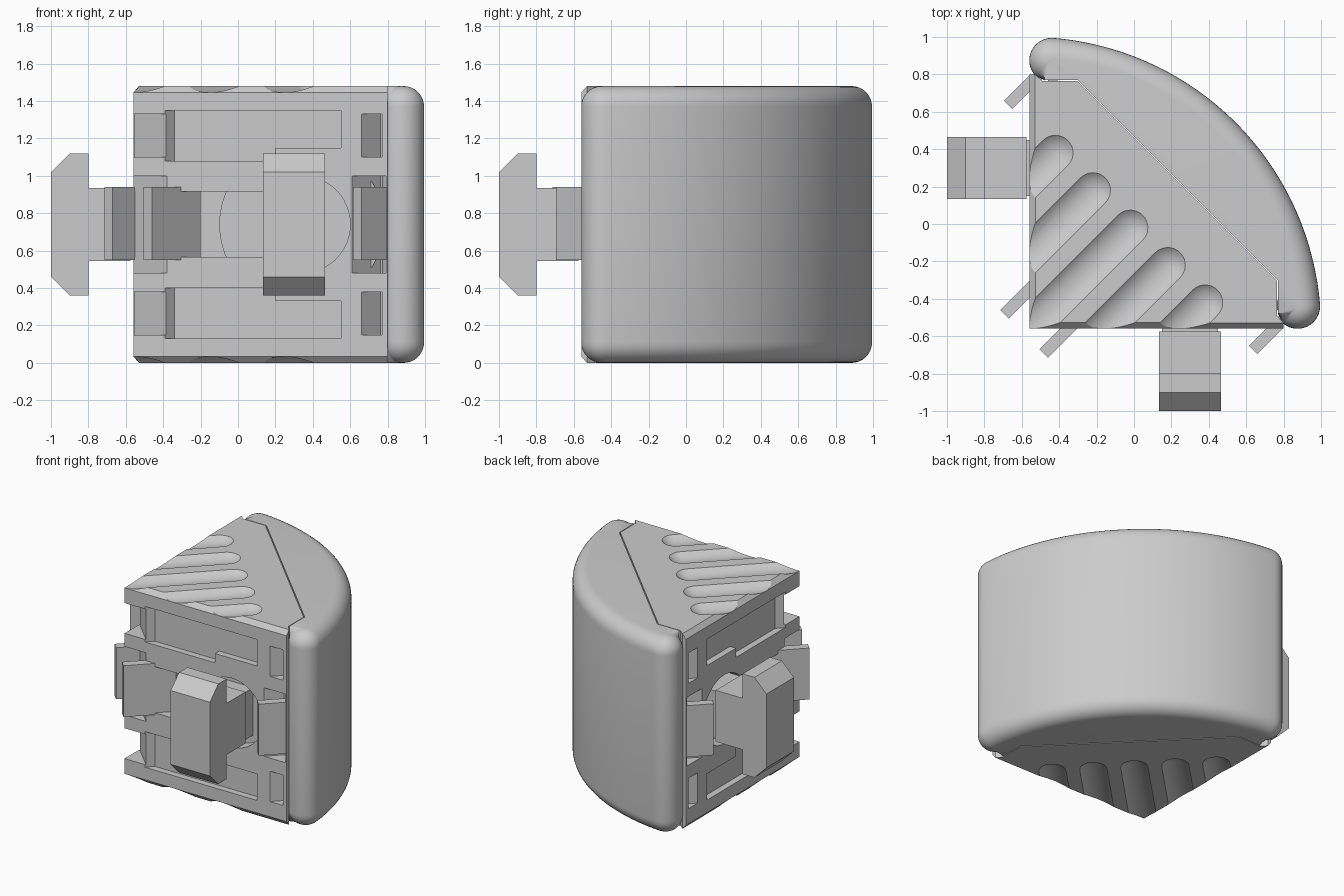
import bpy, bmesh
from math import cos, sin, pi, atan2, sqrt, radians

cube = bpy.data.objects.get("Cube")
if cube:
    bpy.data.objects.remove(cube, do_unlink=True)

H = 1.48          # overall height
F = -0.56         # plane of the two flat faces
MID = H / 2

grey = bpy.data.materials.new("light grey")
grey.use_nodes = True
grey.diffuse_color = (0.6, 0.6, 0.6, 1)
grey.node_tree.nodes["Principled BSDF"].inputs["Base Color"].default_value = (0.6, 0.6, 0.6, 1)

# How a 2D profile point (a, b) and extrusion height h become a 3D point
PLAN = lambda a, b, h: (a, b, h)
SIDE = lambda a, b, h: (h, a, b)
FACE = lambda a, b, h: (a, h, b)


def finish(name, bm):
    bmesh.ops.recalc_face_normals(bm, faces=bm.faces[:])
    mesh = bpy.data.meshes.new(name)
    bm.to_mesh(mesh)
    bm.free()
    mesh.materials.append(grey)
    ob = bpy.data.objects.new(name, mesh)
    bpy.context.collection.objects.link(ob)
    return ob


def loft(name, rings, swap=False):
    """Skin a stack of rings; swap exchanges x and y for the second flat face."""
    bm = bmesh.new()
    loops = [[bm.verts.new((p[1], p[0], p[2]) if swap else p) for p in ring] for ring in rings]
    for low, high in zip(loops, loops[1:]):
        for i in range(len(low)):
            j = (i + 1) % len(low)
            bm.faces.new((low[i], low[j], high[j], high[i]))
    bm.faces.new(loops[0][::-1])
    bm.faces.new(loops[-1])
    return finish(name, bm)


def prism(name, pts, lo, hi, to3d=PLAN, swap=False):
    return loft(name, [[to3d(a, b, h) for a, b in pts] for h in (lo, hi)], swap)


def rect(a0, a1, b0, b1):
    return [(a0, b0), (a1, b0), (a1, b1), (a0, b1)]


def circle(a, b, r, n=48):
    return [(a + r * cos(2 * pi * i / n), b + r * sin(2 * pi * i / n)) for i in range(n)]


def activate(ob):
    bpy.ops.object.select_all(action='DESELECT')
    ob.select_set(True)
    bpy.context.view_layer.objects.active = ob


def cut(target, cutter):
    mod = target.modifiers.new("cut", 'BOOLEAN')
    mod.operation = 'DIFFERENCE'
    mod.solver = 'EXACT'
    mod.object = cutter
    activate(target)
    bpy.ops.object.modifier_apply(modifier=mod.name)
    bpy.data.objects.remove(cutter, do_unlink=True)


def smooth(ob):
    activate(ob)
    bpy.ops.object.shade_smooth_by_angle(angle=radians(30))


# Wedge body, with chamfers along the top and bottom of the flat faces
half = [(0.80, F), (0.80, -0.53), (0.765, -0.49), (0.765, -0.305)]
outline = [(F, F)] + half + [(y, x) for x, y in reversed(half)]
body = prism("wedge_body", outline, 0, H)
bm = bmesh.new()
bm.from_mesh(body.data)
rims = [e for e in bm.edges if abs(e.verts[0].co.z - e.verts[1].co.z) < 0.01
        and any(all(abs(v.co[k] - F) < 0.001 for v in e.verts) for k in (0, 1))]
bmesh.ops.bevel(bm, geom=rims, offset=0.035, segments=1, affect='EDGES')
bm.to_mesh(body.data)
bm.free()

# Diagonal finger grooves with rounded ends, top and bottom
R, LIFT = 0.146, 0.111
for z in (H + LIFT, -LIFT):
    for k in range(-2, 3):
        cx, cy = -0.02 + 0.2 * k, -0.02 - 0.2 * k
        rings = []
        stations = [(-1.2, R)] + [(R * sin(t * pi / 20), R * cos(t * pi / 20)) for t in range(10)]
        for along, r in stations:
            d = along * sqrt(0.5)
            rings.append([(cx + d + a * sqrt(0.5), cy + d - a * sqrt(0.5), z + b)
                          for a, b in circle(0, 0, r, 40)])
        cut(body, loft("groove_cutter", rings))

# Notches across the corner between the two flat faces
corner = [(-0.7, -0.7), (-0.24, -0.7), (-0.7, -0.24)]
levels = [(1.10, 1.33), (H - 1.33, H - 1.10)]
for lo, hi in levels + [(0.48, 1.0)]:
    cut(body, prism("notch_cutter", corner, lo, hi))

for swap, side in ((False, "front"), (True, "right")):

    def carve(pts, lo, hi, to3d=PLAN):
        cut(body, prism("cutter", pts, lo, hi, to3d, swap))

    # Stepped shallow windows, upper and lower
    for end, lo, hi in ((0.55, 1.15, 1.35), (0.2, 1.08, 1.16)):
        window = [(-0.43, -0.6), (-0.34, -0.51), (end, -0.51), (end, -0.6)]
        carve(window, lo, hi)
        carve(window, H - hi, H - lo)

    # Slanted sockets at the outer end
    for lo, hi in levels:
        carve([(0.62, -0.6), (0.77, -0.45), (0.77, -0.6)], lo, hi)
    carve([(0.57, -0.6), (0.79, -0.38), (0.79, -0.6)], 0.48, 1.0)

    # Round opening, channel leading to it and the deep hole inside
    carve(circle(0.34, MID, 0.26), -0.6, -0.45, FACE)
    carve(rect(-0.39, 0.34, MID - 0.175, MID + 0.175), -0.6, -0.45, FACE)
    carve(rect(-0.2, 0.0, MID - 0.175, MID + 0.175), -0.5, -0.25, FACE)

    # Turning disc, stem and T-shaped latch
    smooth(prism(side + "_latch_disc", circle(0.34, MID, 0.44, 72), -0.46, -0.41, FACE, swap))
    prism(side + "_latch_stem", rect(0.15, 0.45, 0.56, 0.92), -0.58, -0.44, FACE, swap)
    upper = [(-0.575, 0.195), (-0.80, 0.195), (-0.80, 0.38), (-0.90, 0.38), (-1.0, 0.28)]
    tee = [(y, MID + z) for y, z in upper] + [(y, MID - z) for y, z in reversed(upper)]
    prism(side + "_latch", tee, 0.135, 0.465, SIDE, swap)

    # Slanted flat clips
    inner = [(-0.46, -0.715), (-0.505, -0.67), (-0.2, -0.365), (-0.2, -0.455)]
    outer = [(0.66, -0.695), (0.615, -0.65), (0.80, -0.465), (0.80, -0.555)]
    prism(side + "_inner_clip", inner, 0.55, 0.94, PLAN, swap)
    prism(side + "_outer_clip", outer, 0.55, 0.94, PLAN, swap)

smooth(body)

# Curved outer shell with rounded tips and rounded top and bottom edges
BIG, TIP, FILLET = 1.56, 0.12, 0.11
tx = F + TIP
ty = F + sqrt((BIG - TIP) ** 2 - TIP ** 2)
start = atan2(ty - F, tx - F)


def shell_ring(inset, z):
    pts = [(-0.3, 0.77), (-0.48, 0.77)]
    a0 = 1.25 * pi
    for i in range(16):
        a = a0 + (start - a0) * i / 16
        pts.append((tx + (TIP - inset) * cos(a), ty + (TIP - inset) * sin(a)))
    for i in range(25):
        a = start + (pi / 4 - start) * i / 24
        pts.append((F + (BIG - inset) * cos(a), F + (BIG - inset) * sin(a)))
    pts += [(y, x) for x, y in reversed(pts[:-1])]
    return [(x, y, z) for x, y in pts]


steps = [(FILLET * (1 - sin(i * pi / 16)), FILLET * (1 - cos(i * pi / 16))) for i in range(9)]
rings = [shell_ring(d, z) for d, z in steps]
rings += [shell_ring(d, H - z) for d, z in reversed(steps)]
smooth(loft("curved_shell", rings))
